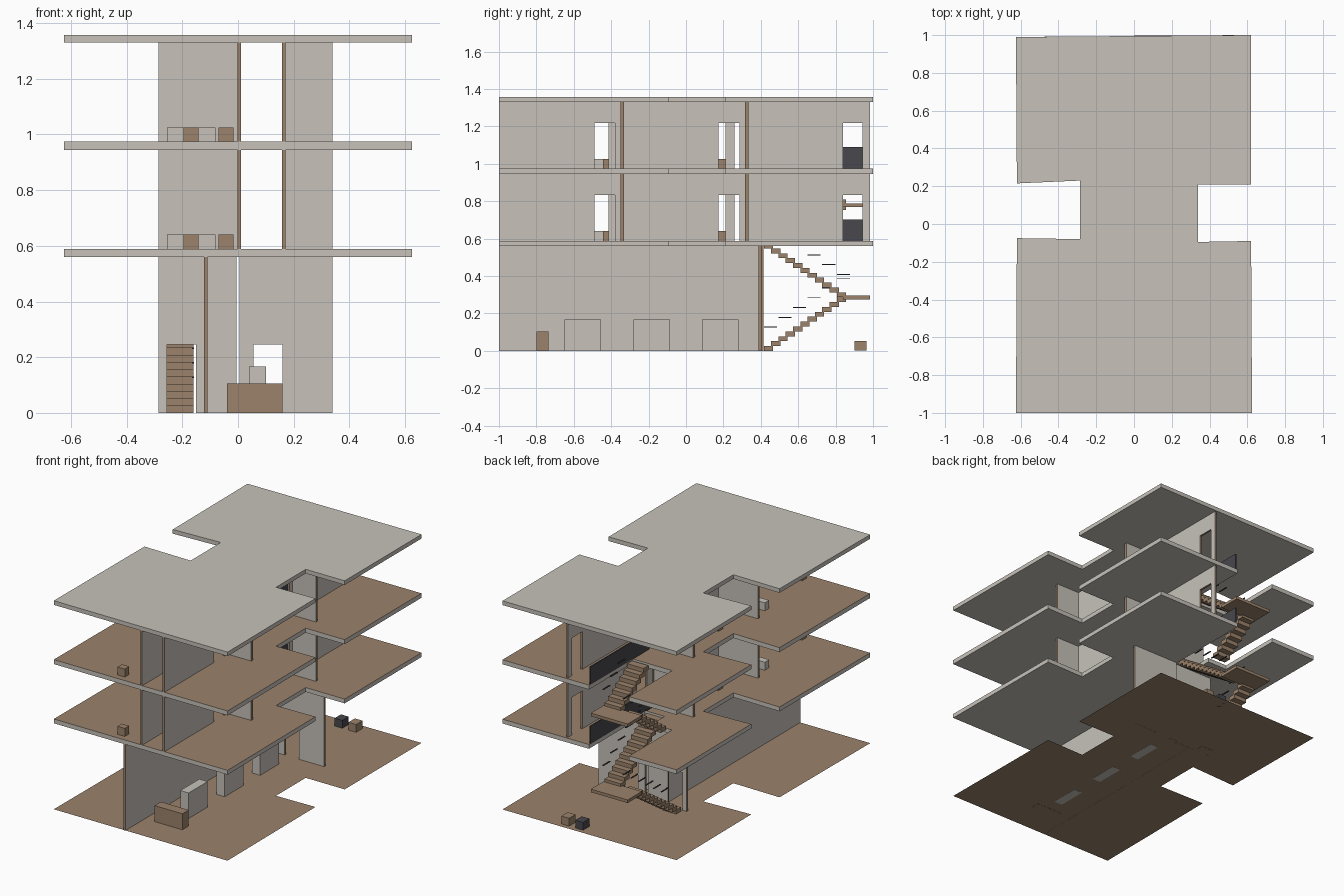
import bpy, bmesh

if "Cube" in bpy.data.objects:
    bpy.data.objects.remove(bpy.data.objects["Cube"])


def make_material(name, rgb):
    m = bpy.data.materials.new(name)
    m.use_nodes = True
    m.diffuse_color = (*rgb, 1)
    m.node_tree.nodes["Principled BSDF"].inputs["Base Color"].default_value = (*rgb, 1)
    return m


PLASTER, WOOD, DARK = 0, 1, 2
MATS = [make_material("pale_plaster", (0.57, 0.54, 0.49)),
        make_material("brown_wood", (0.33, 0.225, 0.145)),
        make_material("charcoal", (0.065, 0.065, 0.075))]


def finish(name, bm):
    me = bpy.data.meshes.new(name)
    bm.normal_update()
    bm.to_mesh(me)
    bm.free()
    for m in MATS:
        me.materials.append(m)
    ob = bpy.data.objects.new(name, me)
    bpy.context.collection.objects.link(ob)
    return ob


def add_box(bm, xs, ys, zs, mat=PLASTER):
    v = [bm.verts.new((x, y, z)) for x in xs for y in ys for z in zs]
    for q in ((0, 1, 3, 2), (4, 6, 7, 5), (0, 4, 5, 1), (2, 3, 7, 6), (0, 2, 6, 4), (1, 5, 7, 3)):
        bm.faces.new([v[i] for i in q]).material_index = mat


def box(name, xs, ys, zs, mat=PLASTER):
    bm = bmesh.new()
    add_box(bm, xs, ys, zs, mat)
    return finish(name, bm)


def slab(name, outline, z0, z1, top=PLASTER):
    bm = bmesh.new()
    face = bm.faces.new([bm.verts.new((x, y, z0)) for x, y in outline])
    if z1 > z0:
        ext = bmesh.ops.extrude_face_region(bm, geom=[face])["geom"]
        for v in ext:
            if isinstance(v, bmesh.types.BMVert):
                v.co.z = z1
        bmesh.ops.recalc_face_normals(bm, faces=bm.faces)
    bm.normal_update()
    for f in bm.faces:
        f.material_index = top if f.normal.z > 0.5 else PLASTER
    return finish(name, bm)


def wall(name, axis, at, span, zs, doors=(), door_h=0.245):
    """Straight wall along an axis; broad faces plaster, exposed ends wood."""
    bm = bmesh.new()
    cuts = [span[0]] + [c for d in doors for c in d] + [span[1]]

    def piece(a, b, z0, z1):
        if axis == "x":
            add_box(bm, (a, b), at, (z0, z1))
        else:
            add_box(bm, at, (a, b), (z0, z1))

    for a, b in zip(cuts[::2], cuts[1::2]):
        piece(a, b, zs[0], zs[1])
    for a, b in doors:
        piece(a, b, zs[0] + door_h, zs[1])
    bm.normal_update()
    for f in bm.faces:
        broad = f.normal.y if axis == "x" else f.normal.x
        f.material_index = PLASTER if abs(broad) > 0.5 else WOOD
    return finish(name, bm)


def stairs(name, z0, z1, steps, start=None):
    """Two flights with a half landing at the back, plus handrail pieces."""
    tread, back = 0.039, 0.845
    half = (z1 - z0) / 2
    rise = half / steps
    bm, rails = bmesh.new(), bmesh.new()
    front = back - tread * steps
    for i in range(steps):
        y = front + i * tread
        up, down = z0 + i * rise, z1 - (i + 1) * rise
        add_box(bm, (-0.255, -0.16), (y, y + 0.05), (up, up + rise), WOOD)
        add_box(bm, (-0.13, -0.012), (y, y + 0.05), (down, down + rise), WOOD)
        if i % 2 == 0:
            add_box(rails, (-0.166, -0.158), (y, y + 0.07), (up + 0.125, up + 0.13), DARK)
            if down + 0.15 < z1 + 0.1:
                add_box(rails, (-0.02, -0.012), (y, y + 0.07), (down + 0.12, down + 0.125), DARK)
    mid = z0 + half
    add_box(bm, (-0.27, -0.005), (back - 0.005, 0.985), (mid - 0.012, mid + 0.008), WOOD)
    finish(name, bm)
    finish(name + "_handrail", rails)


# Floor outlines: common front part with side notches, back edge varies
FRONT = [(-0.62, -0.075), (-0.625, -1), (0.625, -1), (0.62, -0.09),
         (0.34, -0.095), (0.34, 0.21), (0.62, 0.21), (0.62, 1)]
BACK = [(-0.625, 0.99), (-0.62, 0.215), (-0.285, 0.23), (-0.285, -0.08)]
HOLE_1 = [(0, 0.997), (0, 0.42), (-0.14, 0.42), (-0.14, 0.55), (-0.285, 0.55), (-0.285, 0.993)]
HOLE_2 = [(0, 0.997), (0, 0.55), (-0.285, 0.55), (-0.285, 0.993)]

slab("ground_floor", FRONT + BACK, 0.001, 0.001, WOOD)
slab("first_floor", FRONT + HOLE_1 + BACK, 0.56, 0.588, WOOD)
slab("second_floor", FRONT + HOLE_2 + BACK, 0.945, 0.974, WOOD)
slab("roof", FRONT + BACK, 1.33, 1.357)

# Ground storey walls
G = (0, 0.56)
wall("ground_long_wall", "y", (-0.122, -0.109), (-1, 0.387), G)
wall("ground_cross_wall_right", "x", (0.387, 0.4), (-0.285, -0.005), G, [(-0.255, -0.15)])
wall("ground_cross_wall_left", "x", (0.4, 0.415), (0.005, 0.34), G, [(0.055, 0.16)])

# Ground storey furniture
box("reception_counter", (-0.04, 0.16), (-0.8, -0.735), (0, 0.105), WOOD)
for i, y in enumerate((-0.65, -0.28, 0.085)):
    box(f"display_block_{i + 1}", (0.04, 0.1), (y, y + 0.195), (0, 0.167))
box("small_wood_box", (0.165, 0.22), (0.9, 0.965), (0.001, 0.052), WOOD)
box("small_dark_box", (0.065, 0.12), (0.9, 0.965), (0.001, 0.052), DARK)

# Upper storeys share one layout
for n, (z0, z1) in enumerate(((0.588, 0.945), (0.974, 1.33)), 1):
    s, zs = f"storey_{n}_", (z0, z1)
    wall(s + "corridor_wall_left", "y", (0.158, 0.171), (-1, 0.985), zs,
         [(-0.49, -0.38), (0.175, 0.285), (0.84, 0.945)])
    wall(s + "corridor_wall_right", "y", (-0.002, 0.011), (-1, 0.335), zs,
         [(-0.525, -0.415), (0.1, 0.21), (0.26, 0.295)])
    for k, y in enumerate((-0.35, 0.315), 1):
        wall(f"{s}cross_wall_right_{k}", "x", (y, y + 0.018), (-0.285, -0.002), zs)
        wall(f"{s}cross_wall_left_{k}", "x", (y, y + 0.018), (0.171, 0.34), zs)
    box(s + "railing_panel", (-0.004, 0.004), (0.38, 0.985), (z0, z0 + 0.115), DARK)

    # Low boxes in the rooms
    for k, (x, y) in enumerate(((-0.195, -0.96), (-0.07, -0.445), (-0.07, 0.165), (-0.195, -0.1)), 1):
        box(f"{s}room_box_{k}", (x, x + 0.053), (y, y + 0.045), (z0, z0 + 0.052), WOOD)
    box(s + "room_bench", (-0.255, -0.08), (-0.49, -0.445), (z0, z0 + 0.052))

# Stairs
stairs("ground_stairs", 0, 0.574, 11)
stairs("upper_stairs", 0.588, 0.974, 7)
